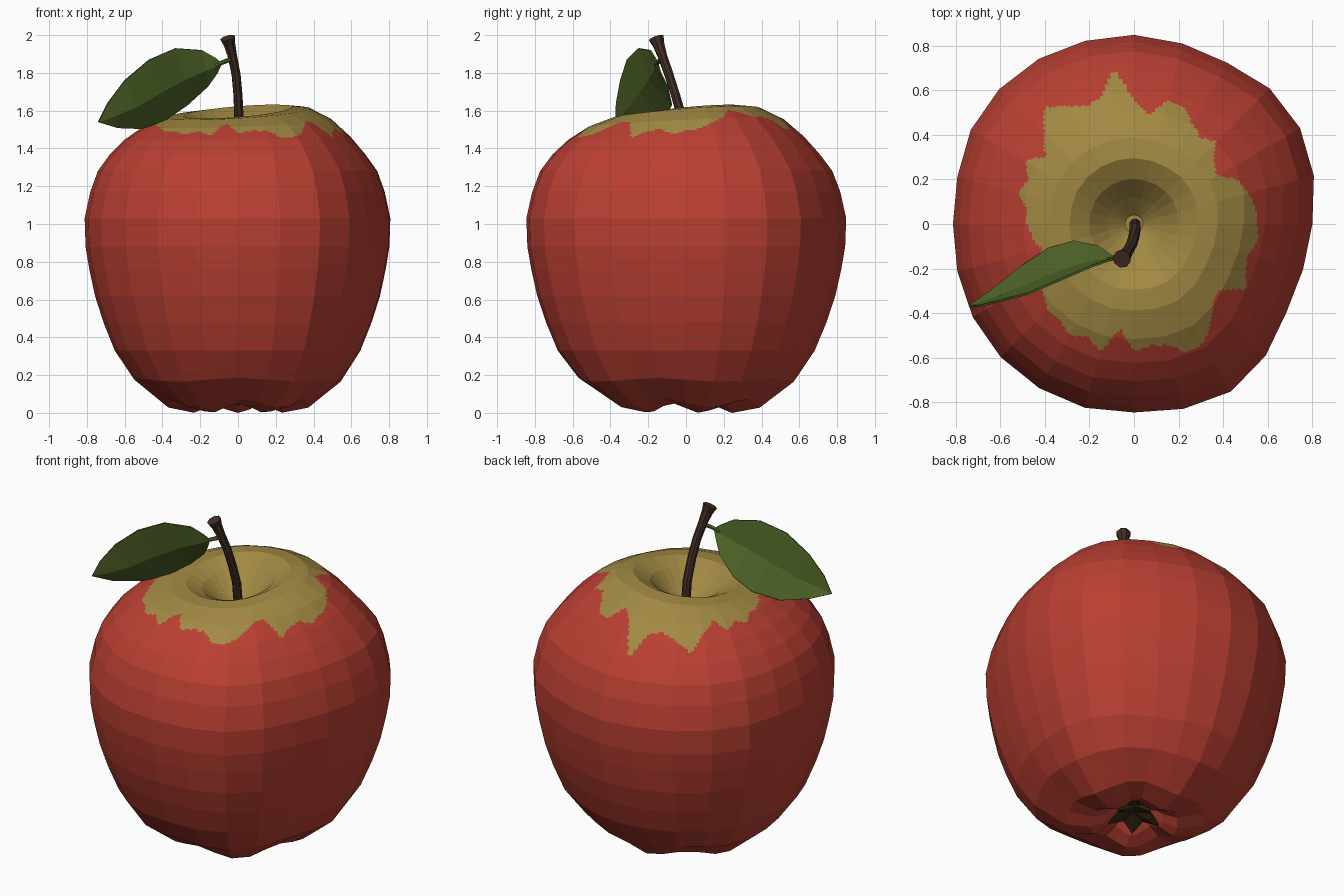
import bpy, bmesh, math
from mathutils import Vector

if "Cube" in bpy.data.objects:
    bpy.data.objects.remove(bpy.data.objects["Cube"])


def material(name, rgb):
    m = bpy.data.materials.new(name)
    m.diffuse_color = (*rgb, 1)
    m.use_nodes = True
    m.node_tree.nodes["Principled BSDF"].inputs["Base Color"].default_value = m.diffuse_color
    return m


RED = material("apple red", (0.49, 0.05, 0.032))
TAN = material("russet tan", (0.36, 0.25, 0.056))
GREEN = material("leaf green", (0.075, 0.125, 0.02))
BROWN = material("stem brown", (0.055, 0.027, 0.018))
DARK = material("calyx dark", (0.04, 0.025, 0.008))


def finish(name, bm, *mats):
    bmesh.ops.recalc_face_normals(bm, faces=bm.faces)
    me = bpy.data.meshes.new(name)
    bm.to_mesh(me)
    bm.free()
    for m in mats:
        me.materials.append(m)
    ob = bpy.data.objects.new(name, me)
    bpy.context.collection.objects.link(ob)
    return ob


def loft(bm, rings):
    """Skin a list of closed vertex rings and cap both ends."""
    vs = [[bm.verts.new(p) for p in ring] for ring in rings]
    n = len(vs[0])
    for a, b in zip(vs, vs[1:]):
        for i in range(n):
            j = (i + 1) % n
            bm.faces.new((a[i], a[j], b[j], b[i]))
    bm.faces.new(vs[0][::-1])
    bm.faces.new(vs[-1])


def tube(name, path, radii, sides, mat):
    pts = [Vector(p) for p in path]
    rings = []
    for k, p in enumerate(pts):
        d = (pts[min(k + 1, len(pts) - 1)] - pts[max(k - 1, 0)]).normalized()
        u = d.cross(Vector((0.3, 1, 0.1))).normalized()
        v = d.cross(u)
        rings.append([p + radii[k] * (u * math.cos(a) + v * math.sin(a))
                      for a in (2 * math.pi * i / sides for i in range(sides))])
    bm = bmesh.new()
    loft(bm, rings)
    return finish(name, bm, mat)


# --- apple body: lathed profile with an uneven girth, tilted crown, five base lobes
PROFILE = [(.03, .15), (.09, .11), (.16, .055), (.24, .025), (.38, .05), (.55, .175),
           (.655, .33), (.715, .48), (.76, .62), (.79, .76), (.81, .88), (.815, 1.03),
           (.785, 1.17), (.745, 1.28), (.68, 1.37), (.60, 1.455), (.50, 1.535),
           (.38, 1.588), (.29, 1.595), (.20, 1.55), (.12, 1.47), (.04, 1.40)]
GIRTH = [.80, .835, .86, .86, .835, .838, .848, .85, .855, .855, .845, .82,
         .812, .82, .835, .845, .85, .853, .845, .858, .868, .835, .79, .785]
# outline of the tan crown patch: radius every 7.5 degrees
PATCH = [.55, .55, .53, .51, .43, .45, .52, .49, .52, .57, .57, .49,
         .55, .70, .58, .57, .61, .66, .57, .50, .56, .51, .54, .48,
         .48, .46, .43, .48, .49, .51, .55, .54, .58, .54, .59, .47,
         .57, .55, .56, .62, .62, .56, .50, .48, .58, .54, .53, .56]


def body_point(r, z, i):
    a = math.radians(15 * i)
    blend = min(1, r / 0.6)
    r *= 1 + (GIRTH[i] / 0.815 - 1) * blend
    lobe = math.cos(5 * (a - math.pi / 2))
    z -= 0.025 * lobe * max(0, 1 - max(0, z - 0.025) / 0.25)
    tilt = max(0, min(1, (z - 1.4) / 0.19))
    z += 0.037 * tilt * math.cos(a - math.radians(50))
    return Vector((r * math.cos(a), r * math.sin(a), z))


def in_patch(c):
    t = (math.degrees(math.atan2(c.y, c.x)) % 360) / 7.5
    k = int(t)
    edge = PATCH[k % 48] + (PATCH[(k + 1) % 48] - PATCH[k % 48]) * (t - k)
    return c.z > 1.2 and math.hypot(c.x, c.y) < edge


bm = bmesh.new()
loft(bm, [[body_point(r, z, i) for i in range(24)] for r, z in PROFILE])
# fine flat cuts around the ragged patch edge
zone = set()
for f in bm.faces:
    c = f.calc_center_median()
    if c.z > 1.2 and 0.4 < math.hypot(c.x, c.y) < 0.72:
        zone.update(f.edges)
bmesh.ops.subdivide_edges(bm, edges=list(zone), cuts=9, use_grid_fill=True)
for f in bm.faces:
    c = f.calc_center_median()
    if in_patch(c):
        f.material_index = 1
    elif c.z < 0.3 and math.hypot(c.x, c.y) < 0.10:
        f.material_index = 2
finish("apple_body", bm, RED, TAN, DARK)

# --- calyx: small dark five-pointed star in the base hollow
bm = bmesh.new()
mid = bm.verts.new((0, 0, 0.10))
star = []
for i in range(10):
    a = math.pi / 2 + i * math.pi / 5
    r, z = ((0.15, 0.045), (0.095, 0.085))[i % 2]
    star.append(bm.verts.new((r * math.cos(a), r * math.sin(a), z)))
for i in range(10):
    bm.faces.new((mid, star[i], star[(i + 1) % 10]))
ob = finish("calyx", bm, DARK)
ob.modifiers.new("thickness", "SOLIDIFY").thickness = 0.01

# --- stem: bent tube with a flared end
tube("stem", [(.005, 0, 1.38), (.005, -.02, 1.56), (0, -.055, 1.68), (-.01, -.09, 1.79),
              (-.03, -.125, 1.89), (-.045, -.145, 1.95), (-.055, -.157, 1.985)],
     [.026, .026, .025, .025, .026, .032, .042], 8, BROWN)

# --- leaf: two blades folded along the midrib
FRONT = [(-.12, -.165, 1.88), (-.19, -.19, 1.92), (-.33, -.25, 1.93), (-.47, -.31, 1.87),
         (-.60, -.345, 1.76), (-.69, -.367, 1.64)]
BACK = [(-.11, -.135, 1.80), (-.16, -.10, 1.73), (-.27, -.077, 1.63), (-.38, -.11, 1.555),
        (-.51, -.195, 1.505), (-.64, -.30, 1.51)]
FOLD = [.01, .025, .04, .04, .035, .015]
UNDER = Vector((.447, -.80, -.39))
bm = bmesh.new()
base = bm.verts.new((-.085, -.152, 1.853))
tip = bm.verts.new((-.74, -.37, 1.54))
rows = []
for f, b, d in zip(FRONT, BACK, FOLD):
    f, b = Vector(f), Vector(b)
    rows.append([bm.verts.new(p) for p in (f, (f + b) / 2 + UNDER * d, b)])
for s in (0, 1):
    bm.faces.new((base, rows[0][s], rows[0][s + 1]))
    bm.faces.new((tip, rows[-1][s + 1], rows[-1][s]))
    for p, q in zip(rows, rows[1:]):
        bm.faces.new((p[s], q[s], q[s + 1], p[s + 1]))
ob = finish("leaf", bm, GREEN)
sol = ob.modifiers.new("thickness", "SOLIDIFY")
sol.thickness = 0.01
sol.offset = 0

# --- leaf stalk joining leaf and stem
tube("leaf_stalk", [(-.03, -.125, 1.875), (-.065, -.145, 1.862), (-.12, -.16, 1.84)],
     [.013, .012, .010], 6, GREEN)
